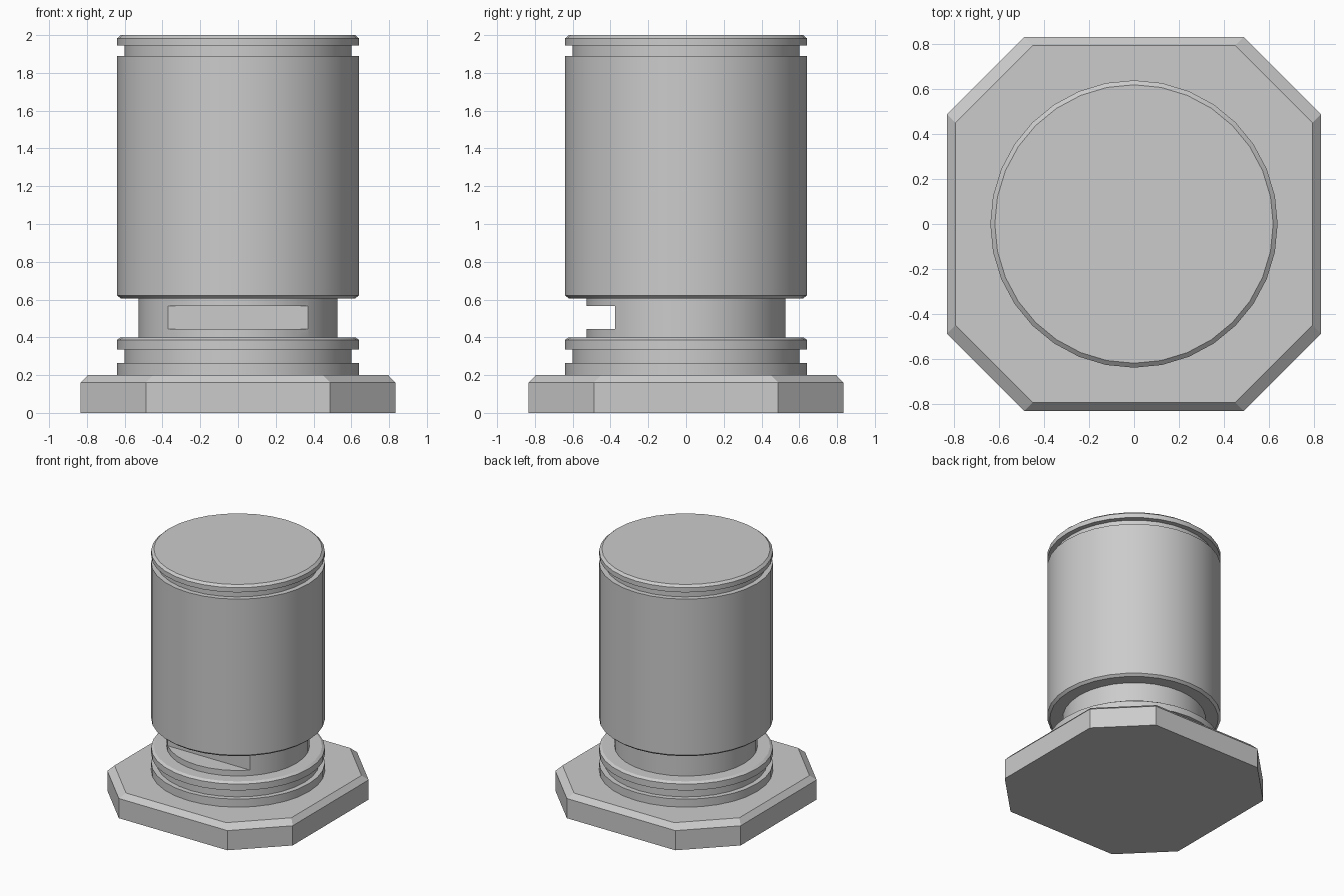
import bpy, bmesh, math

if "Cube" in bpy.data.objects:
    bpy.data.objects.remove(bpy.data.objects["Cube"])


def stack_rings(name, rings):
    """Closed solid from stacked rings of equal point count."""
    bm = bmesh.new()
    loops = [[bm.verts.new(p) for p in ring] for ring in rings]
    n = len(loops[0])
    for a, b in zip(loops, loops[1:]):
        for i in range(n):
            j = (i + 1) % n
            bm.faces.new((a[i], a[j], b[j], b[i]))
    bm.faces.new(loops[0][::-1])
    bm.faces.new(loops[-1])
    bmesh.ops.recalc_face_normals(bm, faces=bm.faces)
    mesh = bpy.data.meshes.new(name)
    bm.to_mesh(mesh)
    bm.free()
    obj = bpy.data.objects.new(name, mesh)
    bpy.context.collection.objects.link(obj)
    return obj


def circle(r, z, n=32):
    return [(r * math.cos(math.tau * i / n), r * math.sin(math.tau * i / n), z)
            for i in range(n)]


def octagon(half, corner, z):
    h, c = half, corner
    return [(x, y, z) for x, y in ((h, -c), (h, c), (c, h), (-c, h),
                                   (-h, c), (-h, -c), (-c, -h), (c, -h))]


# Octagonal base plate with chamfered top edge
stack_rings("base_plate", [octagon(0.833, 0.488, 0), octagon(0.833, 0.488, 0.16),
                           octagon(0.795, 0.45, 0.2)])

# Turned body: grooved collar, neck, main cylinder, grooved cap
R, GROOVE, CHAMFER, NECK = 0.64, 0.60, 0.62, 0.527
profile = [(R, 0.2), (R, 0.265), (GROOVE, 0.265), (GROOVE, 0.335), (R, 0.335),
           (R, 0.387), (CHAMFER, 0.4), (NECK, 0.4), (NECK, 0.605),
           (CHAMFER, 0.605), (R, 0.622), (R, 1.89), (GROOVE, 1.89),
           (GROOVE, 1.945), (R, 1.945), (R, 1.983), (CHAMFER, 2.0)]
body = stack_rings("turned_body", [circle(r, z) for r, z in profile])

# Flat slot cut across the front of the neck
bpy.ops.mesh.primitive_cube_add(size=1, location=(0, -0.575, 0.505))
cutter = bpy.context.object
cutter.name = "slot_cutter"
cutter.scale = (1.4, 0.4, 0.12)
cutter.hide_render = True
slot = body.modifiers.new("slot", 'BOOLEAN')
slot.operation = 'DIFFERENCE'
slot.solver = 'EXACT'
slot.object = cutter

bpy.ops.object.select_all(action='DESELECT')
body.select_set(True)
bpy.context.view_layer.objects.active = body
bpy.ops.object.modifier_apply(modifier="slot")
bpy.data.objects.remove(cutter)
bpy.ops.object.shade_smooth_by_angle(angle=math.radians(30))
